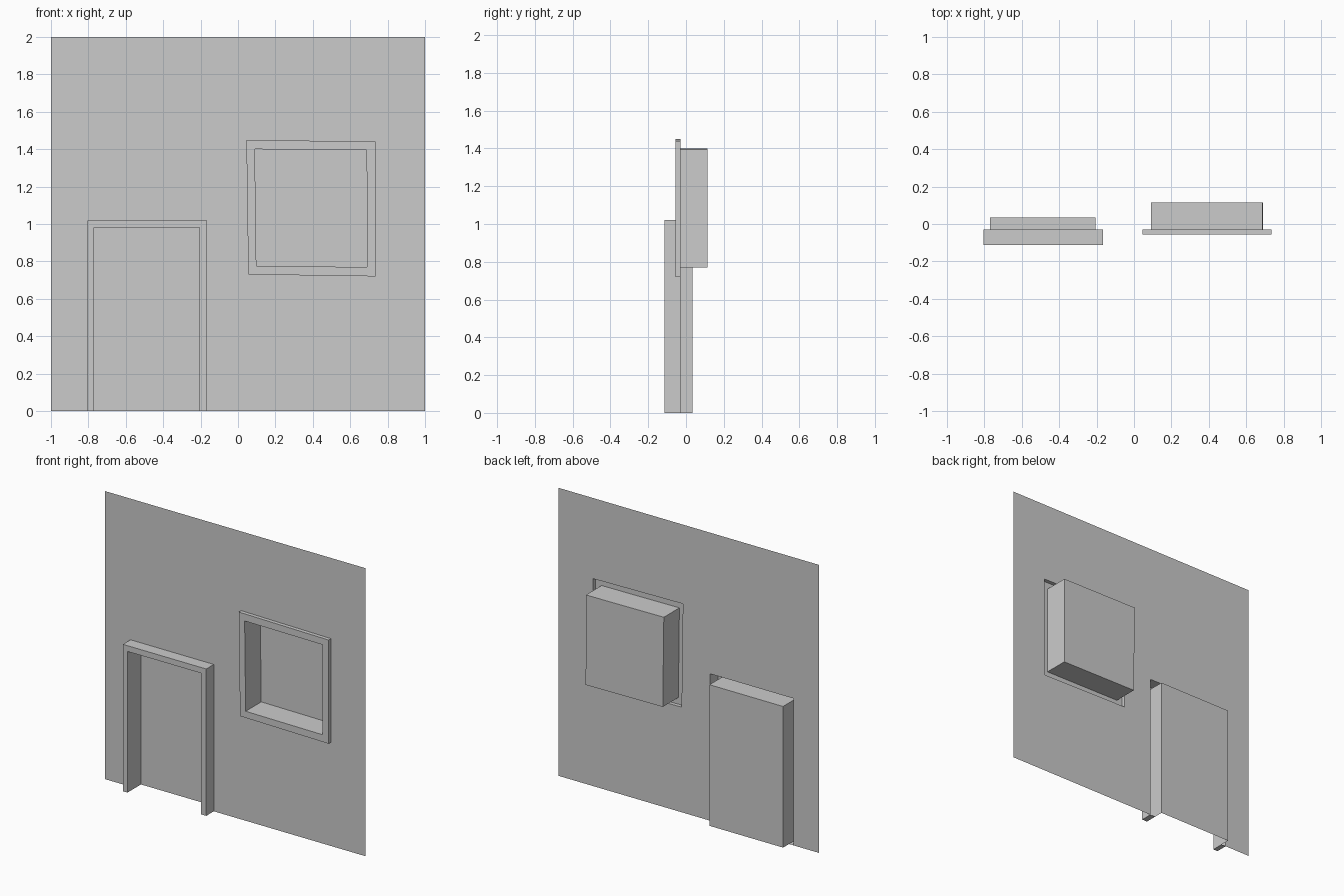
import bpy, bmesh

if "Cube" in bpy.data.objects:
    bpy.data.objects.remove(bpy.data.objects["Cube"])

WALL_Y = -0.03

# outlines as (x, z), counter-clockwise seen from the front
door_outer = [(-0.805, 1.02), (-0.805, 0), (-0.165, 0), (-0.165, 1.02)]
door_inner = [(-0.77, 0.98), (-0.77, 0), (-0.205, 0), (-0.205, 0.98)]
win_outer = [(0.045, 1.45), (0.055, 0.73), (0.735, 0.72), (0.735, 1.44)]
win_inner = [(0.09, 1.40), (0.098, 0.775), (0.69, 0.77), (0.688, 1.395)]


def finish(bm, name):
    mesh = bpy.data.meshes.new(name)
    bm.to_mesh(mesh)
    bm.free()
    obj = bpy.data.objects.new(name, mesh)
    bpy.context.collection.objects.link(obj)


def loop(bm, pts, y):
    return [bm.verts.new((x, y, z)) for x, z in pts]


def band(bm, a, b, skip=()):
    """Quads joining two loops; skip leaves chosen sides open."""
    n = len(a)
    for i in range(n):
        if i not in skip:
            j = (i + 1) % n
            bm.faces.new((a[i], a[j], b[j], b[i]))


def opening(name, outer, inner, front_y, back_y, floor_open):
    skip = (1,) if floor_open else ()
    # hollow casing standing proud of the wall
    bm = bmesh.new()
    back = loop(bm, outer, WALL_Y)
    front = loop(bm, outer, front_y)
    rim = loop(bm, inner, front_y)
    band(bm, back, front, skip)
    band(bm, front, rim, skip)
    if floor_open:
        # feet under the two legs
        foot = loop(bm, inner[1:3], WALL_Y)
        bm.faces.new((back[1], foot[0], rim[1], front[1]))
        bm.faces.new((foot[1], back[2], front[2], rim[2]))
    finish(bm, name + "_frame")
    # recess running from the rim to the back panel
    bm = bmesh.new()
    rim = loop(bm, inner, front_y)
    panel = loop(bm, inner, back_y)
    band(bm, rim, panel, skip)
    bm.faces.new(panel)
    finish(bm, name + "_recess")


# wall sheet with a door notch and a window hole
bm = bmesh.new()
d = door_outer
outline = [(-1, 0), d[1], d[0], d[3], d[2], (1, 0), (1, 2), (-1, 2)]
edges = []
for pts in (outline, win_outer):
    vs = loop(bm, pts, WALL_Y)
    edges += [bm.edges.new((vs[i - 1], vs[i])) for i in range(len(vs))]
bmesh.ops.triangle_fill(bm, edges=edges, use_beauty=True, normal=(0, -1, 0))
for f in bm.faces:
    f.normal_update()
    if f.normal.y > 0:
        f.normal_flip()
finish(bm, "wall")

opening("door", door_outer, door_inner, -0.113, 0.035, True)
opening("window", win_outer, win_inner, -0.056, 0.115, False)
